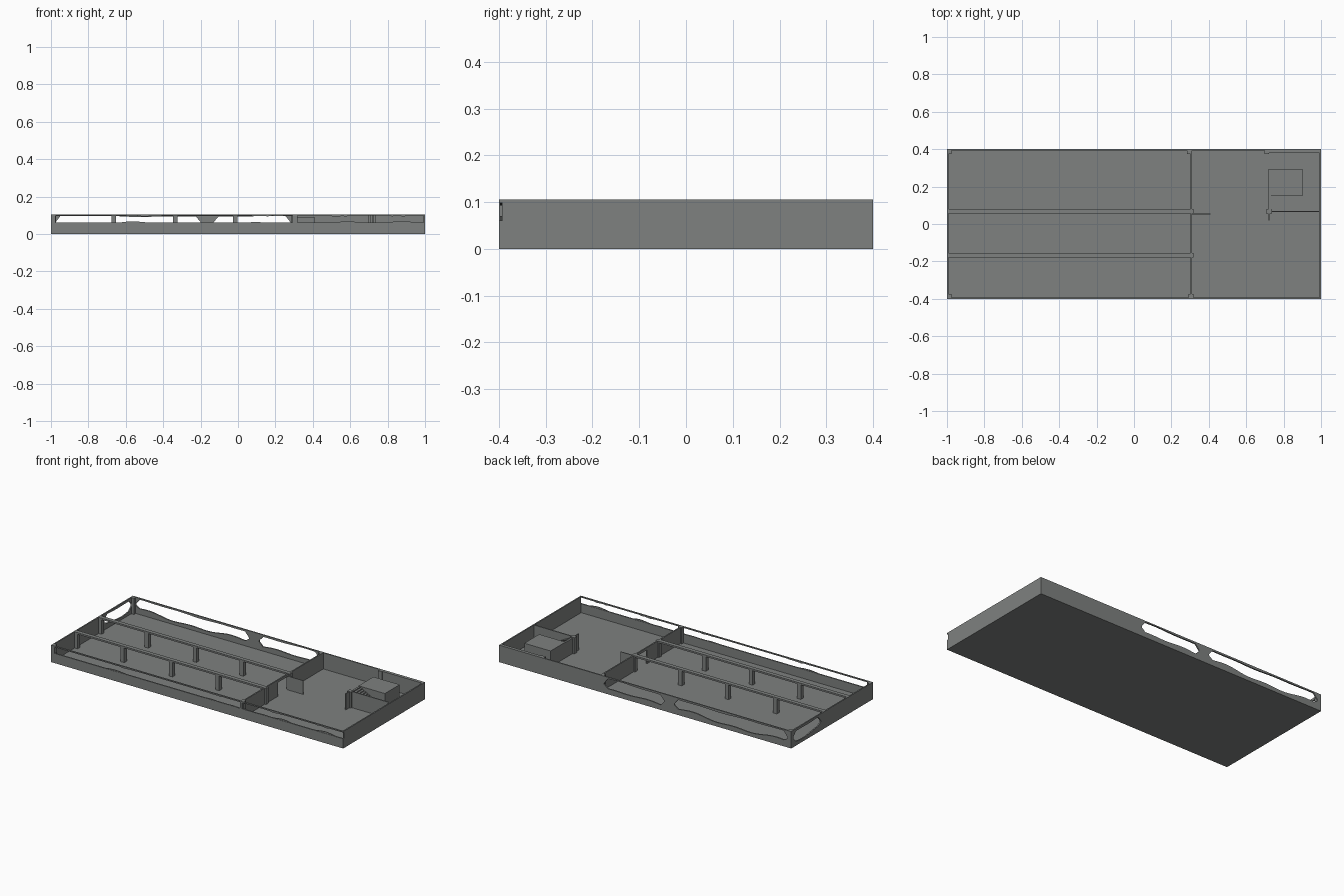
import bpy, bmesh, math
from mathutils import Vector

if "Cube" in bpy.data.objects:
    bpy.data.objects.remove(bpy.data.objects["Cube"])

mat = bpy.data.materials.new("concrete grey")
mat.diffuse_color = (0.21, 0.22, 0.215, 1)
mat.use_nodes = True
mat.node_tree.nodes["Principled BSDF"].inputs["Base Color"].default_value = mat.diffuse_color

H = 0.105   # wall height
T = 0.008   # wall thickness


def finish(name, bm):
    bmesh.ops.recalc_face_normals(bm, faces=bm.faces)
    me = bpy.data.meshes.new(name)
    bm.to_mesh(me)
    bm.free()
    me.materials.append(mat)
    ob = bpy.data.objects.new(name, me)
    bpy.context.collection.objects.link(ob)
    return ob


def box(name, x0, x1, y0, y1, z0, z1):
    bm = bmesh.new()
    bmesh.ops.create_cube(bm, size=1)
    for v in bm.verts:
        v.co = Vector((x0 + (v.co.x + .5) * (x1 - x0),
                       y0 + (v.co.y + .5) * (y1 - y0),
                       z0 + (v.co.z + .5) * (z1 - z0)))
    return finish(name, bm)


def slab(name, profile, origin, along, through):
    """Extrude a (distance, height) profile into an upright plate."""
    bm = bmesh.new()
    o, a = Vector(origin), Vector(along)
    f = bm.faces.new([bm.verts.new(o + a * d + Vector((0, 0, z))) for d, z in profile])
    r = bmesh.ops.extrude_face_region(bm, geom=[f])
    bmesh.ops.translate(bm, vec=through,
                        verts=[g for g in r["geom"] if isinstance(g, bmesh.types.BMVert)])
    return finish(name, bm)


def wave(t, seed):
    return 0.5 + 0.3 * math.sin(9 * t + seed) + 0.2 * math.sin(23 * t + 2.3 * seed)


def broken_opening(name, origin, along, through, d0, d1, sill, head, bump, drop, seed):
    """Ragged sill and ragged head left around a broken opening."""
    n = max(8, int((d1 - d0) * 40))
    low, high = [(d0, 0)], [(d0, H)]
    for i in range(n + 1):
        t = i / n
        d = d0 + (d1 - d0) * t
        edge = max(0, 1 - min(t, 1 - t) * (d1 - d0) / 0.03) ** 2   # rounded ends
        mid = (sill + head) / 2
        lo = sill + bump * wave(d, seed)
        hi = head - drop * wave(d, seed + 2)
        low.append((d, lo + (mid - .004 - lo) * edge))
        high.append((d, hi + (mid + .004 - hi) * edge))
    low.append((d1, 0))
    high.append((d1, H))
    slab(name + "_sill", low, origin, along, through)
    slab(name + "_head", high, origin, along, through)


# floor slab
box("floor", -1, 1, -.4, .4, 0, .005)

# front wall: solid base, thin top rail, ragged glass remains in between
box("front_base_wall", -1, 1, -.4, -.4 + T, 0, .06)
box("front_top_rail", -1, 1, -.4, -.4 + T, .098, H)
box("front_left_corner", -1, -.975, -.4, -.4 + .025, 0, H)
for i, (d0, d1, z) in enumerate([(-.66, -.36, .072), (.03, .29, .07),
                                 (.41, .66, .076), (.72, .97, .074)]):
    pts = [(d0, .055)]
    for k in range(13):
        t = k / 12
        pts.append((d0 + (d1 - d0) * t,
                    .058 + (z - .06) * math.sin(math.pi * t) * (.6 + .4 * math.sin(7 * t + i))))
    pts.append((d1, .055))
    slab("front_sill_remains", pts, (0, -.398, 0), (1, 0, 0), (0, .004, 0))
    top = [(d0, .101)] + [(d0 + (d1 - d0) * k / 12,
                           .098 - .007 * math.sin(math.pi * k / 12) ** 2 * wave(k / 4, i))
                          for k in range(13)] + [(d1, .101)]
    slab("front_head_remains", top, (0, -.398, 0), (1, 0, 0), (0, .004, 0))

# right wall
box("right_wall", 1 - T, 1, -.4 + T, .4, 0, H)

# back wall: solid right part, two broken openings and a pier
box("back_wall_solid", .28, 1, .4 - T, .4, 0, H)
box("back_stair_wall", .72, 1, .38, .4, 0, H)
box("back_pier", -.2, -.13, .4 - T, .4, 0, H)
box("back_corner_pier", -1, -.975, .4 - T, .4, 0, H)
back = ((0, .4, 0), (1, 0, 0), (0, -T, 0))
broken_opening("back_opening_short", *back, -.13, .28, .02, .098, .02, .008, 1)
broken_opening("back_opening_long", *back, -.975, -.2, .02, .098, .025, .008, 4)

# left wall: solid with a broken opening near the back
box("left_wall", -1, -1 + T, -.4, .11, 0, H)
box("left_corner_pier", -1, -1 + T, .38, .4, 0, H)
broken_opening("left_opening", (-1, 0, 0), (0, 1, 0), (T, 0, 0),
               .11, .38, .02, .096, .025, .01, 2)

# dividing wall with door
box("divider_front", .301, .309, -.4, -.05, 0, H)
box("divider_back", .301, .309, .055, .4, 0, H)
box("door_lintel", .301, .309, -.05, .055, .09, H)
box("open_door", .305, .41, .05, .055, .005, .09)

# ceiling beams with columns
for y in (.0675, -.1675):
    box("beam", -1, .305, y - .0125, y + .0125, .095, H)
    for x in (-.985, -.665, -.335, -.015, .305):
        box("column", x - .0125, x + .0125, y - .0125, y + .0125, .005, H - .001)
for x, y in ((-.987, .387), (.297, .387), (.305, -.387), (.71, .387), (.722, .067)):
    box("wall_column", x - .0125, x + .0125, y - .0125, y + .0125, .005, H)

# stairwell: side wall, open door leaf, flight of steps, upper box
box("stair_wall", .72, 1, .063, .07, 0, H)
box("stair_door", .719, .725, .02, .063, .005, H)
steps = 14
profile = [(.9, .005), (.72, .005), (.72, .1)]
for i in range(steps):
    z = .1 - i * .095 / steps
    x = .72 + (i + 1) * .18 / steps
    profile += [(x, z), (x, z - .095 / steps)]
slab("stair_flight", profile[:-1], (0, .07, 0), (1, 0, 0), (0, .08, 0))
box("stair_box", .72, .9, .15, .295, .005, .103)
